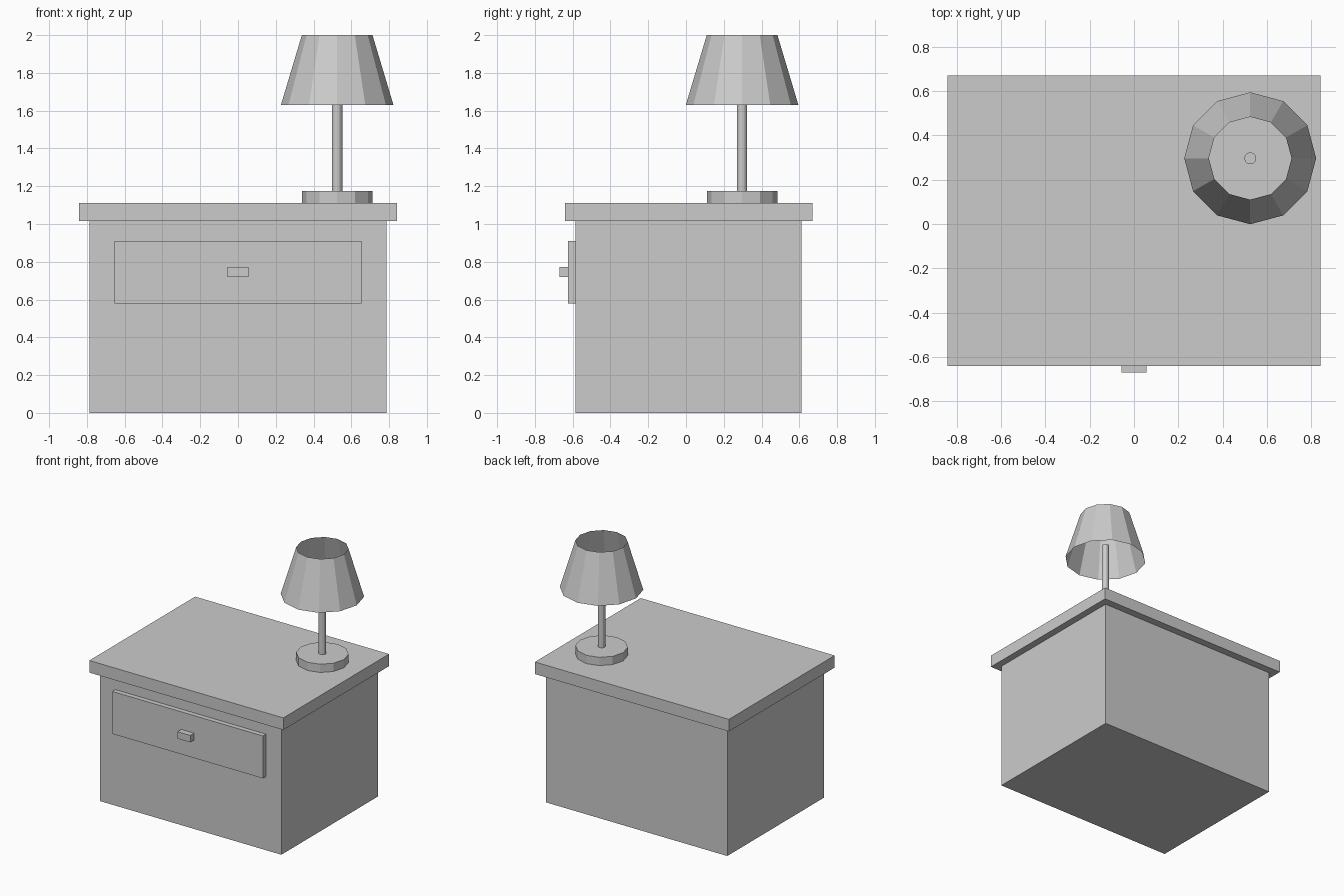
import bpy

if "Cube" in bpy.data.objects:
    bpy.data.objects.remove(bpy.data.objects["Cube"])

LAMP_X, LAMP_Y = 0.525, 0.297


def box(name, x, y, z):
    """Box from (min, max) ranges on each axis."""
    ranges = (x, y, z)
    bpy.ops.mesh.primitive_cube_add(size=1, location=[(a + b) / 2 for a, b in ranges])
    ob = bpy.context.object
    ob.name = name
    ob.scale = [b - a for a, b in ranges]
    bpy.ops.object.transform_apply(location=False, rotation=False, scale=True)
    return ob


def lamp_part(name, r_bottom, r_top, z0, z1, fill='NGON'):
    """Twelve-sided flat-shaded cone section on the lamp axis."""
    bpy.ops.mesh.primitive_cone_add(
        vertices=12, radius1=r_bottom, radius2=r_top, depth=z1 - z0,
        end_fill_type=fill, location=(LAMP_X, LAMP_Y, (z0 + z1) / 2))
    bpy.context.object.name = name


# Nightstand
box("cabinet", (-0.787, 0.787), (-0.586, 0.612), (0, 1.015))
box("table_top", (-0.842, 0.842), (-0.641, 0.671), (1.015, 1.11))
box("drawer_front", (-0.655, 0.653), (-0.624, -0.586), (0.578, 0.911))
box("drawer_handle", (-0.056, 0.056), (-0.671, -0.624), (0.719, 0.773))

# Lamp: base, post ending inside the shade, open single-wall shade
lamp_part("lamp_base", 0.187, 0.187, 1.11, 1.175)
lamp_part("lamp_post", 0.027, 0.027, 1.175, 1.75)
lamp_part("lamp_shade", 0.298, 0.187, 1.63, 2.0, fill='NOTHING')
